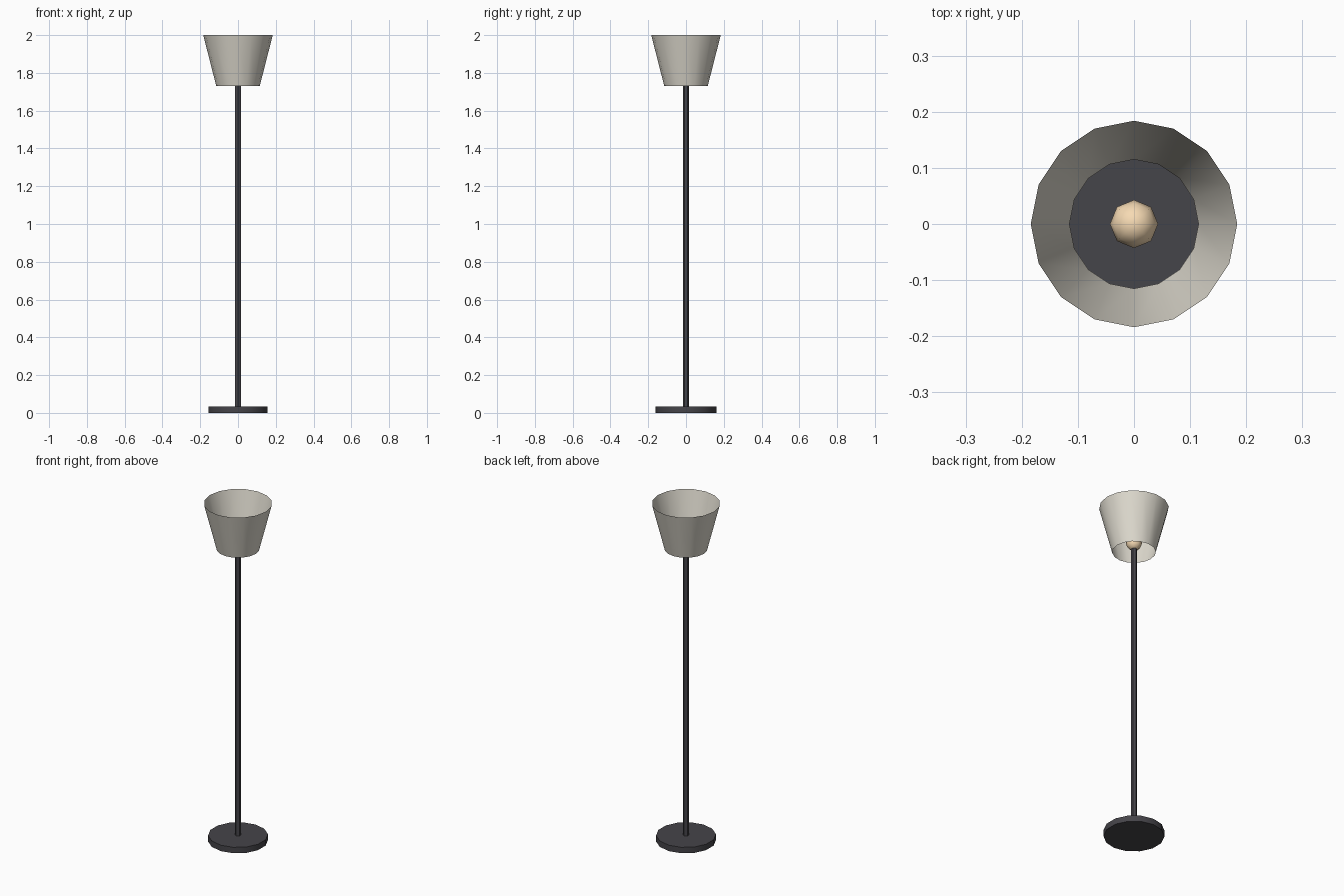
import bpy
import math

if "Cube" in bpy.data.objects:
    bpy.data.objects.remove(bpy.data.objects["Cube"])


def material(name, color):
    m = bpy.data.materials.new(name)
    m.diffuse_color = (*color, 1)
    m.use_nodes = True
    m.node_tree.nodes["Principled BSDF"].inputs["Base Color"].default_value = m.diffuse_color
    return m


def finish(name, mat):
    ob = bpy.context.object
    ob.name = name
    ob.data.materials.append(mat)
    bpy.ops.object.shade_smooth_by_angle(angle=math.radians(50))
    return ob


def tapered(name, sides, r_low, r_high, z0, z1, mat, caps='NGON'):
    bpy.ops.mesh.primitive_cone_add(
        vertices=sides, radius1=r_low, radius2=r_high, depth=z1 - z0,
        end_fill_type=caps, location=(0, 0, (z0 + z1) / 2))
    return finish(name, mat)


metal = material("dark_metal", (0.06, 0.058, 0.067))
fabric = material("shade_fabric", (0.72, 0.69, 0.61))
glow = material("bulb_glass", (0.92, 0.70, 0.45))

# Round foot and slim pole reaching into the bulb
tapered("base", 14, 0.161, 0.161, 0, 0.035, metal)
tapered("pole", 6, 0.017, 0.017, 0.03, 1.765, metal)

# Open flared shade, a single thin surface
tapered("lamp_shade", 16, 0.115, 0.184, 1.73, 2.0, fabric, caps='NOTHING')

# Low-poly bulb
bpy.ops.mesh.primitive_uv_sphere_add(
    segments=8, ring_count=6, radius=0.043, location=(0, 0, 1.785))
finish("bulb", glow)
